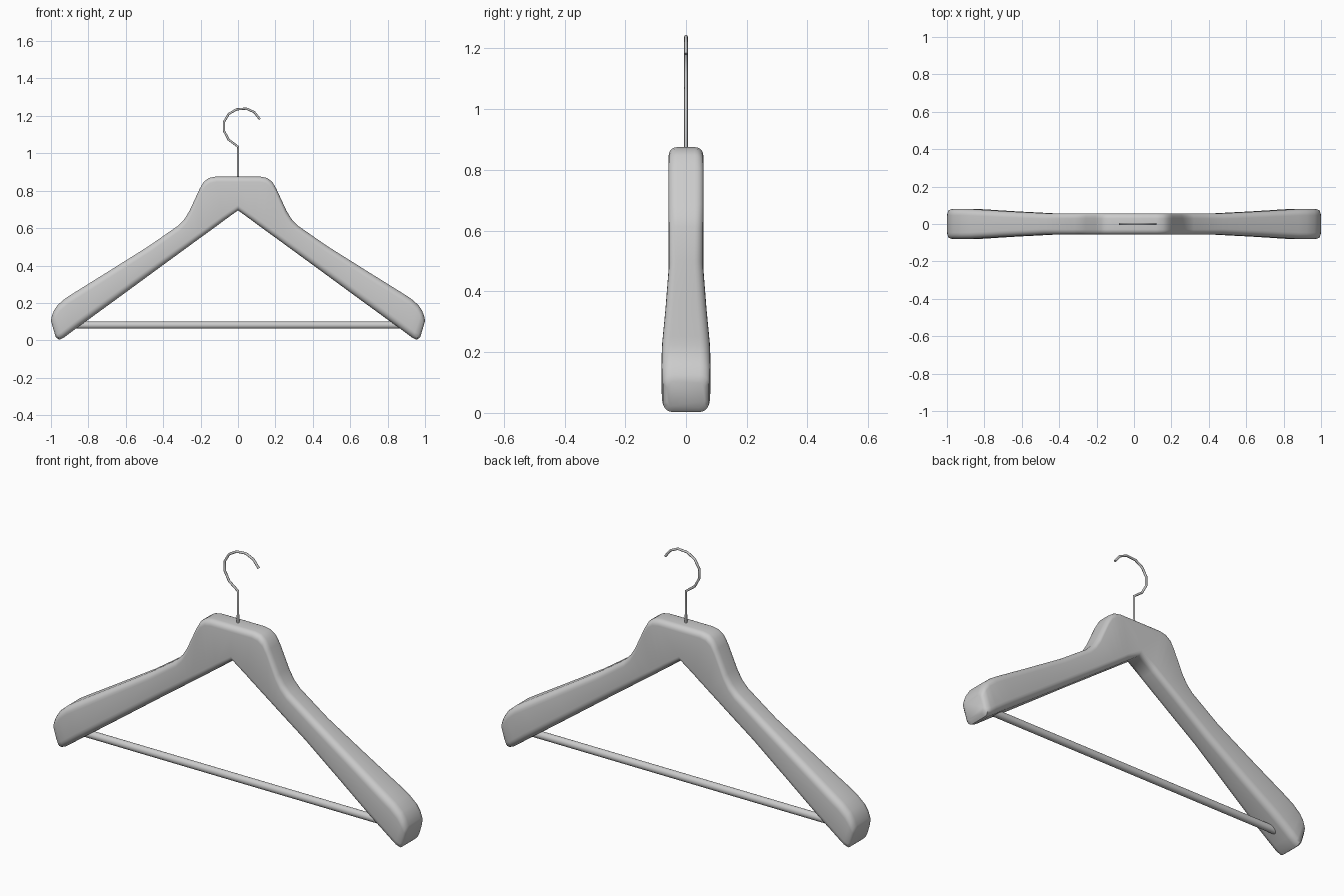
import bpy, bmesh, math
from mathutils import Vector

if "Cube" in bpy.data.objects:
    bpy.data.objects.remove(bpy.data.objects["Cube"])


def smooth(obj, angle=40):
    bpy.ops.object.select_all(action='DESELECT')
    obj.select_set(True)
    bpy.context.view_layer.objects.active = obj
    bpy.ops.object.shade_smooth_by_angle(angle=math.radians(angle))


def section(top, bottom, half_w, r, seg=5):
    """Rounded rectangle between two outline points, across the y axis."""
    t, b = Vector((top[0], 0, top[1])), Vector((bottom[0], 0, bottom[1]))
    mid, up, h = (t + b) / 2, (t - b).normalized(), (t - b).length / 2
    pts = []
    for k, (sy, sz) in enumerate(((1, 1), (-1, 1), (-1, -1), (1, -1))):
        for i in range(seg + 1):
            a = math.pi / 2 * (k + i / seg)
            y = sy * (half_w - r) + r * math.cos(a)
            z = sz * (h - r) + r * math.sin(a)
            pts.append(mid + up * z + Vector((0, y, 0)))
    return pts


# Wooden body: lofted right half, mirrored (top, bottom, half thickness, radius)
stations = [
    ((0, .875), (0, .695), .057, .028),
    ((.12, .875), (.08, .637), .057, .028),
    ((.155, .868), (.105, .618), .057, .028),
    ((.183, .848), (.13, .600), .057, .028),
    ((.205, .810), (.16, .578), .057, .028),
    ((.258, .695), (.21, .542), .057, .028),
    ((.285, .650), (.24, .520), .057, .028),
    ((.32, .613), (.27, .498), .057, .028),
    ((.48, .502), (.41, .396), .057, .03),
    ((.70, .364), (.62, .242), .068, .032),
    ((.88, .252), (.79, .118), .079, .034),
    ((.925, .223), (.85, .075), .08, .034),
    ((.965, .188), (.905, .034), .08, .034),
    ((.985, .157), (.935, .012), .079, .033),
    ((.997, .125), (.957, .003), .075, .03),
    ((1.0, .103), (.975, .018), .062, .022),
]
bm = bmesh.new()
rings = [[bm.verts.new(p) for p in section(*s)] for s in stations]
for r0, r1 in zip(rings, rings[1:]):
    n = len(r0)
    for i in range(n):
        j = (i + 1) % n
        bm.faces.new((r0[i], r0[j], r1[j], r1[i]))
bm.faces.new(rings[-1])
for v in rings[0]:
    v.co.x = 0
bmesh.ops.recalc_face_normals(bm, faces=bm.faces)
mesh = bpy.data.meshes.new("hanger_body")
bm.to_mesh(mesh)
bm.free()
body = bpy.data.objects.new("hanger_body", mesh)
bpy.context.collection.objects.link(body)
smooth(body, 50)
mirror = body.modifiers.new("mirror", 'MIRROR')
mirror.use_clip = True

# Trouser bar
bpy.ops.mesh.primitive_cylinder_add(vertices=20, radius=.019, depth=1.79,
                                    location=(0, 0, .081),
                                    rotation=(0, math.pi / 2, 0))
bar = bpy.context.object
bar.name = "trouser_bar"
smooth(bar)

# Wire hook
path = [(0, .85), (0, 1.035), (-.05, 1.073), (-.075, 1.12), (-.075, 1.168),
        (-.05, 1.21), (-.008, 1.235), (.045, 1.239), (.087, 1.22), (.117, 1.182)]
curve = bpy.data.curves.new("wire_hook", 'CURVE')
curve.dimensions = '3D'
curve.bevel_depth = .006
curve.bevel_resolution = 2
curve.use_fill_caps = True
spline = curve.splines.new('POLY')
spline.points.add(len(path) - 1)
for p, (x, z) in zip(spline.points, path):
    p.co = (x, 0, z, 1)
hook = bpy.data.objects.new("wire_hook", curve)
bpy.context.collection.objects.link(hook)
